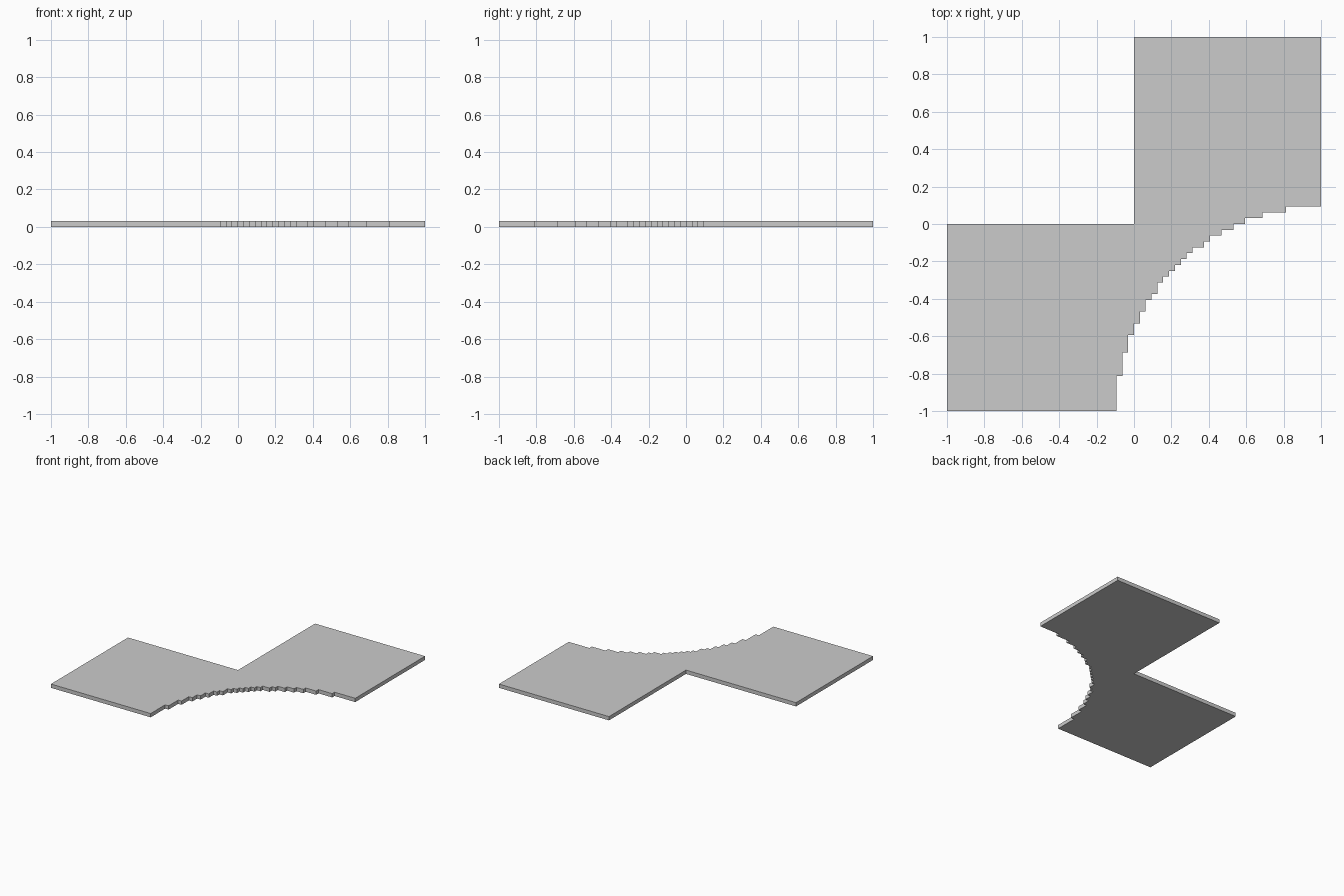
import bpy, bmesh

if "Cube" in bpy.data.objects:
    bpy.data.objects.remove(bpy.data.objects["Cube"])

U = 1 / 32  # one stair unit; the plate is 64 units wide and 1 unit thick

# Stepped curve: each level drops one unit, these are the x stops of the steps
stops = [32, 26, 22, 19, 17, 15, 13, 12, 10, 9, 8, 7]
half = []
for i in range(len(stops) - 1):
    half += [(stops[i], 3 - i), (stops[i + 1], 3 - i)]

# Mirror the half across the diagonal y = -x, sharing the middle corner
other = [(-y, -x) for x, y in reversed(half[:-1])]
steps = half + other

# Straight sides: lower-left square, inner corner, upper-right square
outline = steps + [(-32, -32), (-32, 0), (0, 0), (0, 32), (32, 32)]

# Plate: fill the outline and extrude it upward
bm = bmesh.new()
face = bm.faces.new([bm.verts.new((x * U, y * U, 0)) for x, y in outline])
ext = bmesh.ops.extrude_face_region(bm, geom=[face])
top = [v for v in ext["geom"] if isinstance(v, bmesh.types.BMVert)]
bmesh.ops.translate(bm, verts=top, vec=(0, 0, U))
bmesh.ops.triangulate(bm, faces=[f for f in bm.faces if len(f.verts) > 4])
bmesh.ops.recalc_face_normals(bm, faces=bm.faces)

mesh = bpy.data.meshes.new("stepped_plate")
bm.to_mesh(mesh)
bm.free()
plate = bpy.data.objects.new("stepped_plate", mesh)
bpy.context.collection.objects.link(plate)
